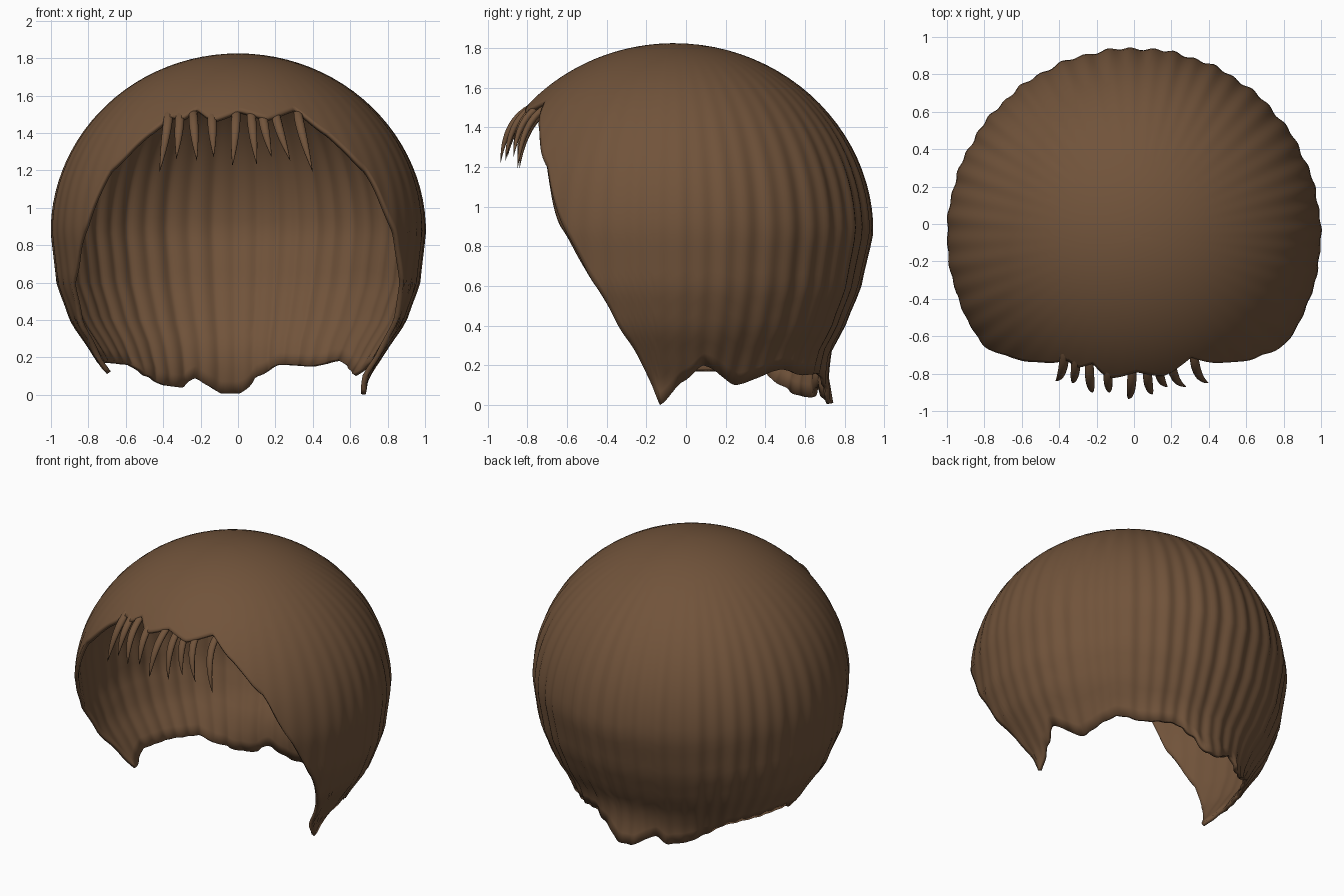
import bpy
import bmesh
import math
from mathutils import Vector

cube = bpy.data.objects.get("Cube")
if cube:
    bpy.data.objects.remove(cube, do_unlink=True)

brown = bpy.data.materials.new("brown hair")
brown.use_nodes = True
colour = (0.165, 0.087, 0.043, 1)
brown.diffuse_color = colour
brown.node_tree.nodes["Principled BSDF"].inputs["Base Color"].default_value = colour

CENTRE_Y, EQUATOR, HEIGHT = -0.06, 0.87, 0.955

# Hem height by angle in degrees: 0 is the left side, 90 the back, -90 the front
HEM = [(-173, 0.11), (-164, 0.33), (-156, 0.6), (-145, 0.9), (-137, 1.2),
       (-125, 1.4), (-118, 1.49), (-113, 1.48), (-108, 1.53), (-100, 1.47),
       (-89, 1.52), (-78, 1.48), (-65, 1.53), (-55, 1.4), (-43, 1.2), (-34, 0.9),
       (-24, 0.6), (-16, 0.33), (-6, 0.0), (4, 0.12), (11, 0.2), (26, 0.1),
       (45, 0.18), (58, 0.15), (73, 0.16), (82, 0.1), (89, 0.01), (96, 0.01),
       (108, 0.09), (114, 0.04), (122, 0.05), (133, 0.1), (142, 0.16),
       (158, 0.17), (176, 0.17), (187, 0.11)]

# Radius by height below the widest level, at the sides and at the nape
SIDE = [(0.0, 0.685), (0.1, 0.7), (0.2, 0.77), (0.4, 0.9), (0.6, 0.97), (0.87, 1.0)]
NAPE = [(0.0, 0.8), (0.15, 0.775), (0.27, 0.79), (0.4, 0.86), (0.6, 0.94), (0.87, 1.0)]


def sample(keys, x, smooth=0.0):
    """Value of a keyed curve, from straight to fully eased."""
    for (a, va), (b, vb) in zip(keys, keys[1:]):
        if x <= b:
            t = max(0, (x - a) / (b - a))
            t += smooth * (t * t * (3 - 2 * t) - t)
            return va + (vb - va) * t
    return keys[-1][1]


def shell_point(angle, u):
    """Point on the hair surface; u runs from the crown downwards."""
    if u < math.pi / 2:
        z, r = EQUATOR + HEIGHT * math.cos(u), math.sin(u)
    else:
        z = EQUATOR - HEIGHT * (u - math.pi / 2)
        back = max(0, math.sin(angle)) ** 3
        r = sample(SIDE, z, 0.2) * (1 - back) + sample(NAPE, z, 0.2) * back
    # Shallow combed flutes fade out towards the crown and the fringe
    fade = min(1, max(0, (u - 0.35) / 1.0)) * (0.55 + 0.45 * math.sin(angle))
    flute = math.sin(52 * angle + 0.8 * math.sin(5 * angle))
    flute += 0.6 * math.sin(23 * angle + 1)
    r *= 1 + 0.0065 * fade * flute
    return Vector((r * math.cos(angle), CENTRE_Y + r * math.sin(angle), z))


def hem_u(z):
    if z > EQUATOR:
        return math.acos((z - EQUATOR) / HEIGHT)
    return math.pi / 2 + (EQUATOR - z) / HEIGHT


def finish(name, bm):
    bmesh.ops.recalc_face_normals(bm, faces=bm.faces)
    mesh = bpy.data.meshes.new(name)
    bm.to_mesh(mesh)
    bm.free()
    mesh.materials.append(brown)
    obj = bpy.data.objects.new(name, mesh)
    bpy.context.collection.objects.link(obj)
    bpy.ops.object.select_all(action='DESELECT')
    obj.select_set(True)
    bpy.context.view_layer.objects.active = obj
    bpy.ops.object.shade_smooth_by_angle(angle=math.radians(50))
    return obj


# Hair shell
COLUMNS, ROWS = 360, 36
bm = bmesh.new()
crown = bm.verts.new((0, CENTRE_Y, EQUATOR + HEIGHT))
columns = []
for i in range(COLUMNS):
    degrees = -173 + 360 * i / COLUMNS
    end = hem_u(sample(HEM, degrees, 0.6 if degrees > -6 else 0.25))
    angle = math.radians(degrees)
    columns.append([bm.verts.new(shell_point(angle, end * j / ROWS))
                    for j in range(1, ROWS + 1)])
for a, b in zip(columns, columns[1:] + columns[:1]):
    bm.faces.new((crown, a[0], b[0]))
    for j in range(ROWS - 1):
        bm.faces.new((a[j], a[j + 1], b[j + 1], b[j]))
shell = finish("hair_shell", bm)
thick = shell.modifiers.new("Thickness", 'SOLIDIFY')
thick.thickness = 0.025
thick.offset = -1


def add_lock(name, root, bend, tip, width):
    """Curved tapering strand with an oval section."""
    sides, rings = 10, 14
    bm = bmesh.new()
    loops = []
    for k in range(rings):
        t = k / rings
        p = root * (1 - t) ** 2 + bend * 2 * t * (1 - t) + tip * t * t
        along = ((bend - root) * (1 - t) + (tip - bend) * t).normalized()
        across = (Vector((1, 0, 0)) - along * along.x).normalized()
        out = along.cross(across)
        w = width * (0.8 + 0.5 * t) * (1 - t ** 2.5)
        loops.append([bm.verts.new(p + w * (across * math.cos(s) + 0.75 * out * math.sin(s)))
                      for s in (2 * math.pi * n / sides for n in range(sides))])
    end = bm.verts.new(tip)
    bm.faces.new(loops[0])
    for a, b in zip(loops, loops[1:]):
        for n in range(sides):
            m = (n + 1) % sides
            bm.faces.new((a[n], a[m], b[m], b[n]))
    for n in range(sides):
        bm.faces.new((loops[-1][n], loops[-1][(n + 1) % sides], end))
    finish(name, bm)


# Fringe locks: root x, tip x, tip y, tip z
LOCKS = [(-0.37, -0.42, -0.84, 1.19), (-0.31, -0.33, -0.85, 1.26),
         (-0.24, -0.22, -0.9, 1.25), (-0.14, -0.13, -0.9, 1.27),
         (-0.01, -0.03, -0.935, 1.22), (0.07, 0.1, -0.91, 1.23),
         (0.13, 0.18, -0.87, 1.27), (0.2, 0.28, -0.87, 1.25),
         (0.32, 0.4, -0.85, 1.19)]
for i, (x, tip_x, tip_y, tip_z) in enumerate(LOCKS):
    root_y = CENTRE_Y - math.sqrt(0.73 ** 2 - x * x) + 0.05
    add_lock(f"fringe_lock_{i + 1}", Vector((x, root_y, 1.52)),
             Vector((x, tip_y + 0.02, 1.46)), Vector((tip_x, tip_y, tip_z)), 0.027)
